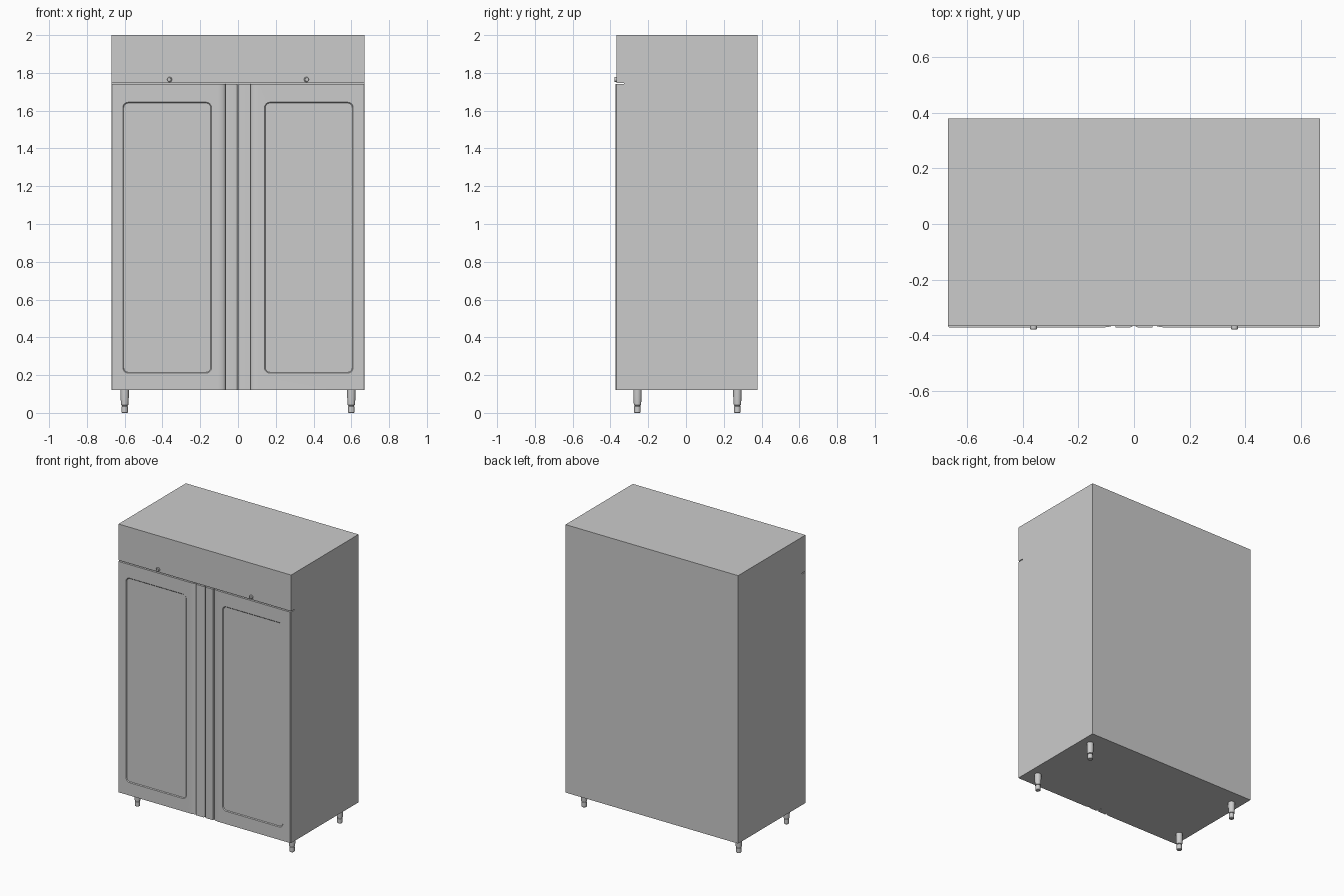
import bpy, bmesh, math

if "Cube" in bpy.data.objects:
    bpy.data.objects.remove(bpy.data.objects["Cube"])

W, BACK, FRONT, BODY_FRONT = 0.67, 0.379, -0.372, -0.328
BOTTOM, DOOR_TOP, TOP = 0.12, 1.74, 2.0


def finish(name, bm, smooth=True):
    bmesh.ops.recalc_face_normals(bm, faces=bm.faces)
    me = bpy.data.meshes.new(name)
    bm.to_mesh(me)
    bm.free()
    ob = bpy.data.objects.new(name, me)
    bpy.context.collection.objects.link(ob)
    if smooth:
        bpy.ops.object.select_all(action='DESELECT')
        ob.select_set(True)
        bpy.context.view_layer.objects.active = ob
        bpy.ops.object.shade_smooth_by_angle(angle=math.radians(30))
    return ob


def loft(name, rings, smooth=True):
    """Skin a stack of equal-length point rings and cap both ends."""
    bm = bmesh.new()
    vs = [[bm.verts.new(p) for p in r] for r in rings]
    n = len(vs[0])
    for a, b in zip(vs, vs[1:]):
        for i in range(n):
            j = (i + 1) % n
            bm.faces.new((a[i], a[j], b[j], b[i]))
    bm.faces.new(vs[0])
    bm.faces.new(vs[-1])
    return finish(name, bm, smooth)


def box(name, x0, x1, y0, y1, z0, z1):
    return loft(name, [[(x0, y0, z), (x1, y0, z), (x1, y1, z), (x0, y1, z)]
                       for z in (z0, z1)], False)


def turned(name, profile, place, sides=24):
    """Revolve (radius, height) pairs; place maps local coordinates to the model."""
    angles = [2 * math.pi * i / sides for i in range(sides)]
    return loft(name, [[place(r * math.cos(a), r * math.sin(a), h) for a in angles]
                       for r, h in profile])


def rounded_rect(x0, x1, z0, z1, r, y):
    pts = []
    for cx, cz, start in ((x1 - r, z1 - r, 0), (x0 + r, z1 - r, 90),
                          (x0 + r, z0 + r, 180), (x1 - r, z0 + r, 270)):
        for k in range(7):
            a = math.radians(start + k * 15)
            pts.append((cx + r * math.cos(a), y, cz + r * math.sin(a)))
    return pts


# Cabinet body and header panel
box("cabinet_body", -W, W, BODY_FRONT, BACK, BOTTOM, TOP)
box("header_panel", -W, W, -0.368, BODY_FRONT, DOOR_TOP + 0.006, TOP)

# Door cross-section: outer edge, flat front, curved finger groove, handle strip, rounded inner edge
section = [(W, BODY_FRONT), (W, FRONT + 0.004), (W - 0.004, FRONT)]
for k in range(9):
    a = math.radians(k * 10)
    section.append((0.108 - 0.042 * math.sin(a), FRONT + 0.020 * (1 - math.cos(a))))
section += [(0.066, FRONT + 0.020), (0.066, FRONT)]
for k in range(6):
    a = math.radians(k * 18)
    section.append((0.013 - 0.011 * math.sin(a), FRONT + 0.014 * (1 - math.cos(a))))
section.append((0.002, BODY_FRONT))

for side, s in (("left", -1), ("right", 1)):
    door = loft(side + "_door", [[(s * x, y, z) for x, y in section]
                                 for z in (BOTTOM, DOOR_TOP)])

    # Shallow pressed panel with sloping edges
    x0, x1 = sorted((s * 0.145, s * 0.605))
    rings = [rounded_rect(x0 - d, x1 + d, 0.215 - d, 1.64 + d, 0.025 + d, y)
             for d, y in ((0, FRONT + 0.005), (0.009, FRONT - 0.004))]
    cutter = loft(side + "_panel_cutter", rings, False)
    cutter.hide_render = True
    cutter.hide_viewport = True
    cut = door.modifiers.new("pressed_panel", 'BOOLEAN')
    cut.object = cutter
    cut.operation = 'DIFFERENCE'
    cut.solver = 'EXACT'

    # Lock
    turned(side + "_lock",
           [(0.013, 0.36), (0.013, 0.376), (0.011, 0.379), (0.006, 0.379), (0.005, 0.377)],
           lambda u, v, h: (s * 0.362 + u, -h, 1.765 + v))

    # Adjustable feet
    for where, y in (("front", -0.257), ("back", 0.272)):
        turned(f"{where}_{side}_leg",
               [(0.014, 0.0), (0.017, 0.003), (0.017, 0.034), (0.014, 0.036),
                (0.014, 0.039), (0.019, 0.041), (0.022, 0.085), (0.022, BOTTOM + 0.001)],
               lambda u, v, h: (s * 0.6 + u, y + v, h))
